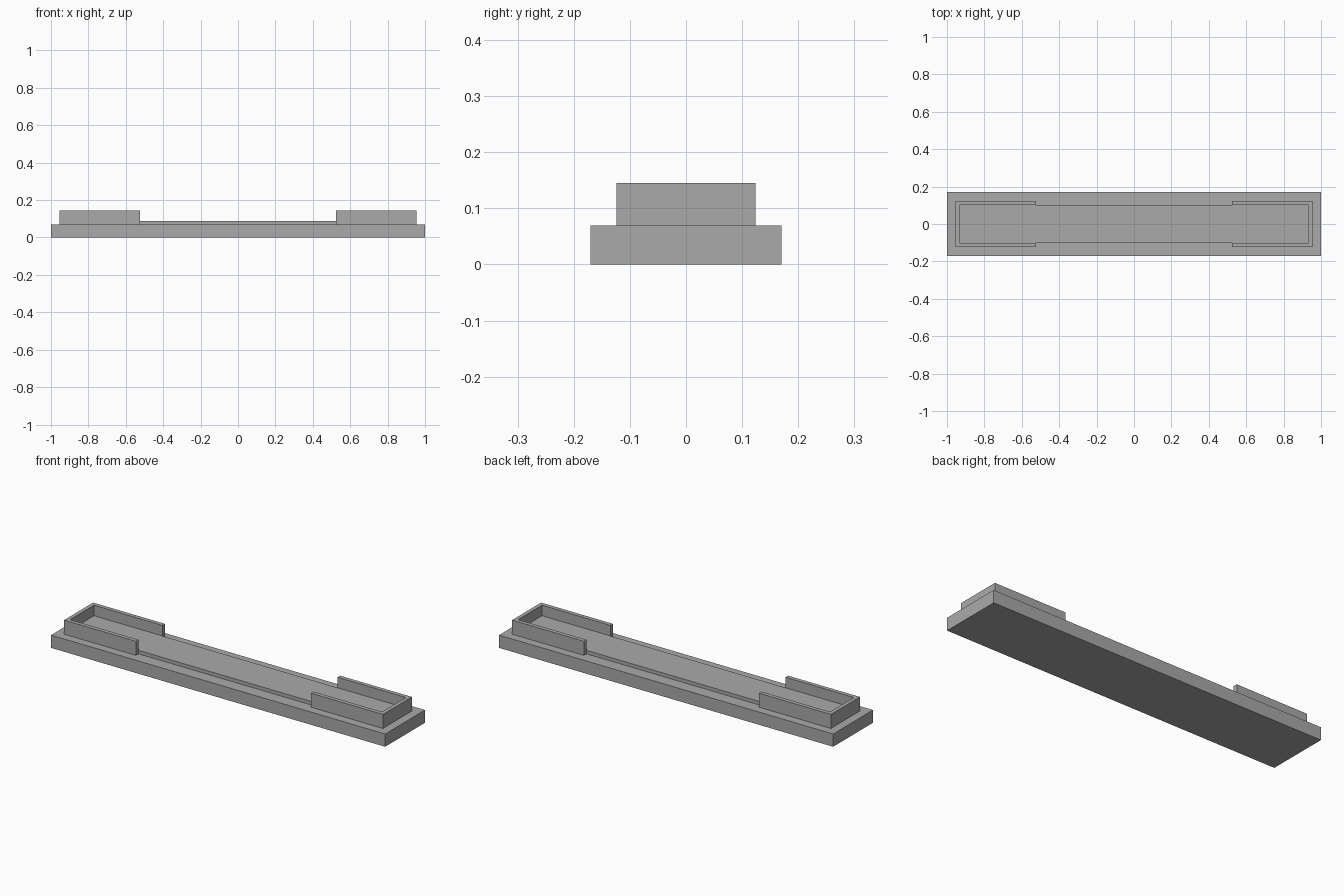
import bpy
import bmesh

if "Cube" in bpy.data.objects:
    bpy.data.objects.remove(bpy.data.objects["Cube"], do_unlink=True)

# One plain grey for every part
grey = bpy.data.materials.new("plain_grey")
grey.use_nodes = True
colour = (0.4, 0.4, 0.4, 1)
grey.diffuse_color = colour
grey.node_tree.nodes["Principled BSDF"].inputs["Base Color"].default_value = colour


def prism(name, outline, bottom, top):
    """Extrude a flat outline from the bottom height to the top height."""
    bm = bmesh.new()
    face = bm.faces.new([bm.verts.new((x, y, bottom)) for x, y in outline])
    extruded = bmesh.ops.extrude_face_region(bm, geom=[face])["geom"]
    verts = [v for v in extruded if isinstance(v, bmesh.types.BMVert)]
    bmesh.ops.translate(bm, verts=verts, vec=(0, 0, top - bottom))
    bmesh.ops.recalc_face_normals(bm, faces=bm.faces)
    mesh = bpy.data.meshes.new(name)
    bm.to_mesh(mesh)
    bm.free()
    mesh.materials.append(grey)
    obj = bpy.data.objects.new(name, mesh)
    bpy.context.collection.objects.link(obj)
    return obj


def rectangle(x, y):
    return [(-x, -y), (x, -y), (x, y), (-x, y)]


BASE_TOP = 0.069
FLOOR_TOP = 0.088
WALL_TOP = 0.145
OUT_X, OUT_Y = 0.954, 0.124
IN_X, IN_Y = 0.933, 0.102
WALL_START = 0.524

# Wide base plate and the raised floor between the walls
prism("base_plate", rectangle(1, 0.17), 0, BASE_TOP)
prism("raised_floor", rectangle(IN_X, IN_Y), BASE_TOP, FLOOR_TOP)

# U-shaped wall around each end
half = [(WALL_START, OUT_Y), (OUT_X, OUT_Y)]
inner = [(IN_X, IN_Y), (WALL_START, IN_Y)]
u_shape = half + [(x, -y) for x, y in reversed(half)]
u_shape += [(x, -y) for x, y in reversed(inner)] + inner
for name, side in (("left_end_wall", 1), ("right_end_wall", -1)):
    prism(name, [(side * x, y) for x, y in u_shape], BASE_TOP, WALL_TOP)
